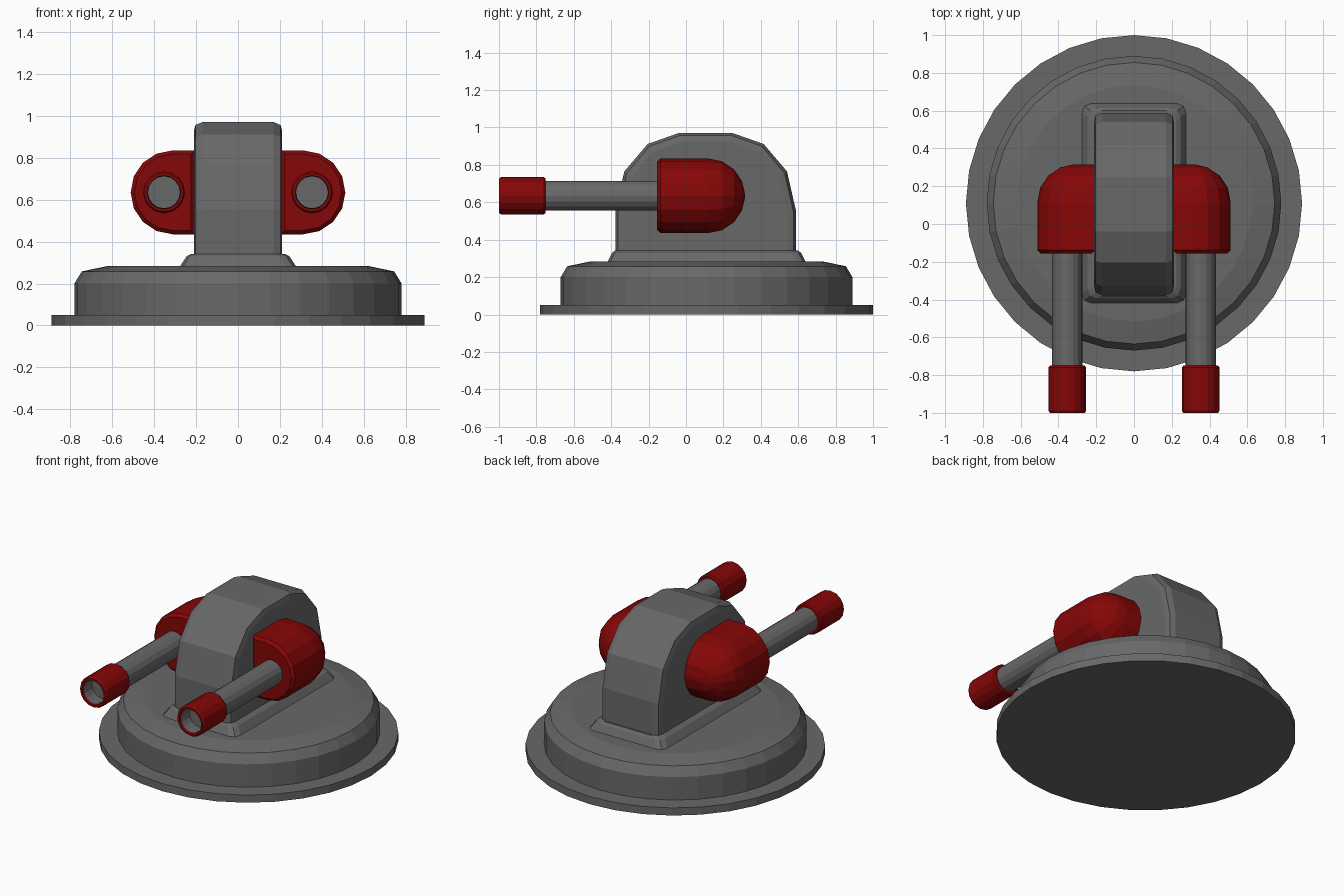
import bpy, bmesh
from math import sin, cos, pi, radians

if "Cube" in bpy.data.objects:
    bpy.data.objects.remove(bpy.data.objects["Cube"])


def material(name, colour):
    m = bpy.data.materials.new(name)
    m.diffuse_color = (*colour, 1)
    m.use_nodes = True
    m.node_tree.nodes["Principled BSDF"].inputs["Base Color"].default_value = m.diffuse_color
    return m


red = material("red_paint", (0.24, 0.002, 0.002))
grey = material("dark_grey", (0.14, 0.14, 0.14))


def loft(name, rings, mat=grey, mirror=False, caps=True):
    """Skin a list of equal-length point rings and optionally cap both ends."""
    bm = bmesh.new()
    vs = [[bm.verts.new(p) for p in r] for r in rings]
    n = len(vs[0])
    for a, b in zip(vs, vs[1:]):
        for i in range(n):
            j = (i + 1) % n
            bm.faces.new((a[i], a[j], b[j], b[i]))
    if caps:
        bm.faces.new(vs[0])
        bm.faces.new(vs[-1])
    bmesh.ops.recalc_face_normals(bm, faces=bm.faces)
    me = bpy.data.meshes.new(name)
    bm.to_mesh(me)
    bm.free()
    ob = bpy.data.objects.new(name, me)
    bpy.context.collection.objects.link(ob)
    me.materials.append(mat)
    if mirror:
        ob.modifiers.new("mirror", 'MIRROR').use_axis = (True, False, False)
    return ob


def circle_z(r, z, n=32):
    return [(r * cos(2 * pi * i / n), CY + r * sin(2 * pi * i / n), z) for i in range(n)]


def circle_y(r, y, n=16):
    return [(GX + r * cos(2 * pi * i / n), y, GZ + r * sin(2 * pi * i / n)) for i in range(n)]


def rounded_rect(hx, hy, z, r=0.05, seg=2):
    pts = []
    for k, (sx, sy) in enumerate([(1, 1), (-1, 1), (-1, -1), (1, -1)]):
        for i in range(seg + 1):
            a = pi / 2 * (k + i / seg)
            pts.append((sx * (hx - r) + r * cos(a), CY + sy * (hy - r) + r * sin(a), z))
    return pts


CY = 0.11              # base centre in y
GX, GZ = 0.353, 0.635  # gun axis

# round base: thin flange and stepped drum
loft("base_flange", [circle_z(0.89, 0), circle_z(0.89, 0.05)])
loft("base_drum", [circle_z(r, z) for r, z in
                   [(0.78, 0.04), (0.78, 0.2), (0.745, 0.258), (0.625, 0.283)]])

# plinth under the head
loft("plinth", [rounded_rect(0.278, 0.53, 0.28), rounded_rect(0.245, 0.505, 0.33),
                rounded_rect(0.222, 0.49, 0.342)])

# arched head with chamfered side edges
half = [(0.483, 0.3), (0.483, 0.555), (0.435, 0.765), (0.31, 0.912), (0.145, 0.97)]
arch = half + [(-y, z) for y, z in reversed(half)]


def arch_ring(x, inset):
    ky, kz = 1 - inset / 0.483, 1 - inset / 0.67
    return [(x, 0.105 + y * ky, 0.3 + (z - 0.3) * kz) for y, z in arch]


loft("turret_head", [arch_ring(x, i) for x, i in
                     [(-0.211, 0.045), (-0.203, 0.014), (-0.17, 0),
                      (0.17, 0), (0.203, 0.014), (0.211, 0.045)]])


# side pods: D section with a rounded rear
def d_ring(r, y, cut=0.0, n=8):
    arc = [(0.312 + r * sin(pi * i / n), y, GZ + r * cos(pi * i / n)) for i in range(n + 1)]
    return [(0.205 + cut, y, GZ + r)] + arc + [(0.205 + cut, y, GZ - r)]


rings = [d_ring(0.182, -0.155, 0.018), d_ring(0.2, -0.137)]
for deg in (0, 22.5, 45, 67.5, 86):
    t = radians(deg)
    rings.append(d_ring(0.2 * cos(t), 0.115 + 0.2 * sin(t)))
loft("gun_pod", rings, red, True)

# barrels with a recessed bore
loft("gun_barrel", [circle_y(0.08, -0.1), circle_y(0.08, -0.97), circle_y(0.076, -0.985),
                    circle_y(0.076, -0.9)], mirror=True)

# muzzle sleeves, open at both ends
loft("muzzle", [circle_y(r, y) for r, y in
                [(0.078, -0.75), (0.092, -0.75), (0.1, -0.76), (0.1, -0.988),
                 (0.092, -1.0), (0.08, -1.0), (0.078, -0.96)]], red, True, caps=False)
